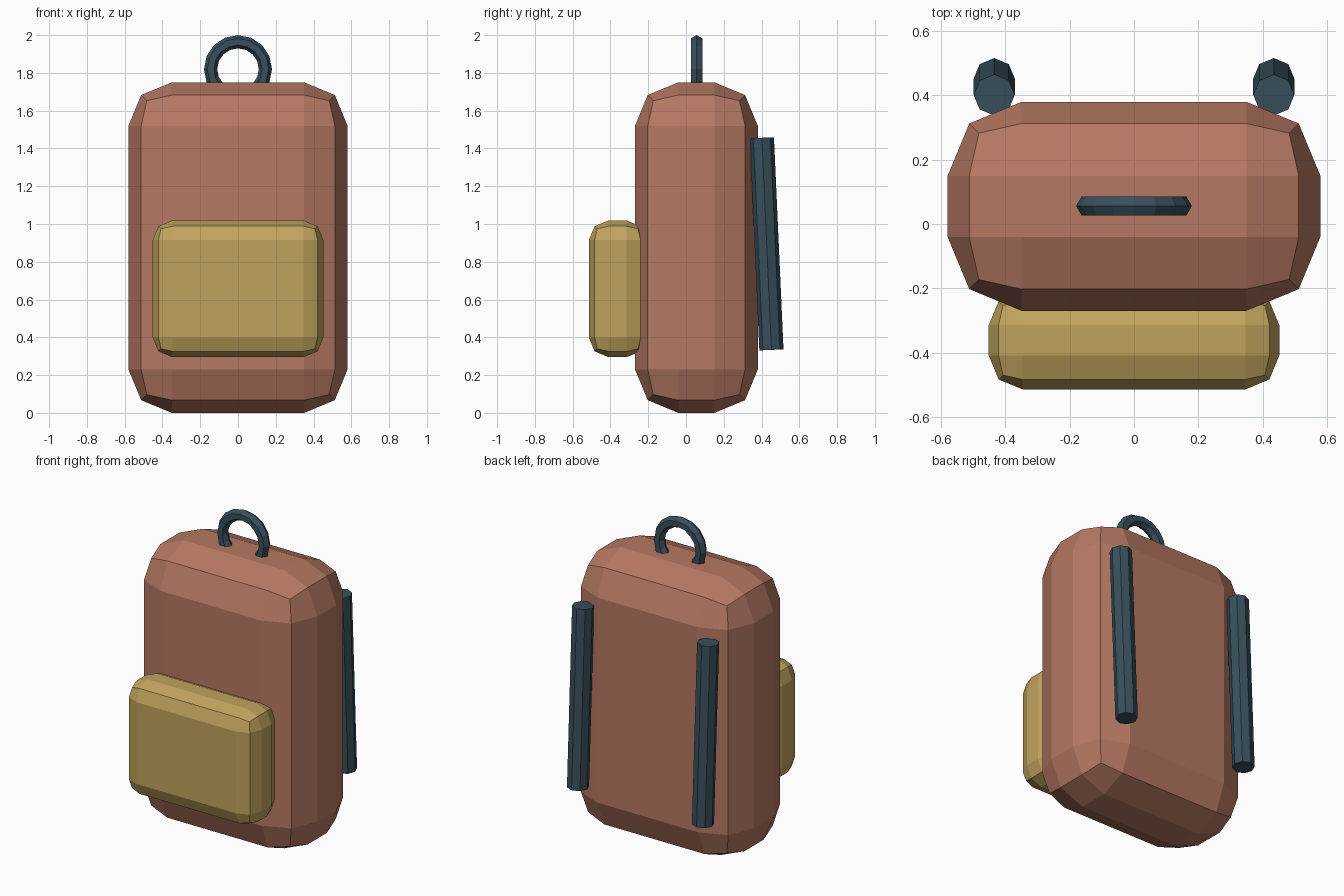
import bpy

if "Cube" in bpy.data.objects:
    bpy.data.objects.remove(bpy.data.objects["Cube"])


def material(name, color):
    mat = bpy.data.materials.new(name)
    mat.diffuse_color = (*color, 1)
    mat.use_nodes = True
    mat.node_tree.nodes["Principled BSDF"].inputs["Base Color"].default_value = mat.diffuse_color
    return mat


CLAY = material("clay_fabric", (0.47, 0.19, 0.125))
MUSTARD = material("mustard_fabric", (0.53, 0.37, 0.11))
NAVY = material("navy_webbing", (0.04, 0.078, 0.105))


def finish(name, mat):
    obj = bpy.context.object
    obj.name = name
    obj.data.materials.append(mat)
    return obj


def padded_box(name, center, size, bevel, mat):
    bpy.ops.mesh.primitive_cube_add(size=1, location=center)
    obj = finish(name, mat)
    obj.scale = size
    bpy.ops.object.transform_apply(location=False, rotation=False, scale=True)
    mod = obj.modifiers.new("rounded_edges", 'BEVEL')
    mod.width = bevel
    mod.segments = 2
    return obj


# Main bag and front pocket
padded_box("bag_body", (0, 0.055, 0.875), (1.16, 0.65, 1.75), 0.23, CLAY)
padded_box("front_pocket", (0, -0.362, 0.657), (0.904, 0.305, 0.724), 0.105, MUSTARD)

# Carry loop, sunk into the top of the bag
bpy.ops.mesh.primitive_torus_add(major_segments=16, minor_segments=6,
                                 major_radius=0.145, minor_radius=0.035,
                                 location=(0, 0.056, 1.82),
                                 rotation=(1.570796, 0, 0))
finish("top_handle", NAVY)

# Shoulder straps, leaning towards the bag at the top
for side, label in ((-1, "left"), (1, "right")):
    bpy.ops.mesh.primitive_cylinder_add(vertices=8, radius=0.064, depth=1.124,
                                        location=(side * 0.435, 0.427, 0.895),
                                        rotation=(0.045, 0, 0))
    finish(f"shoulder_strap_{label}", NAVY)
